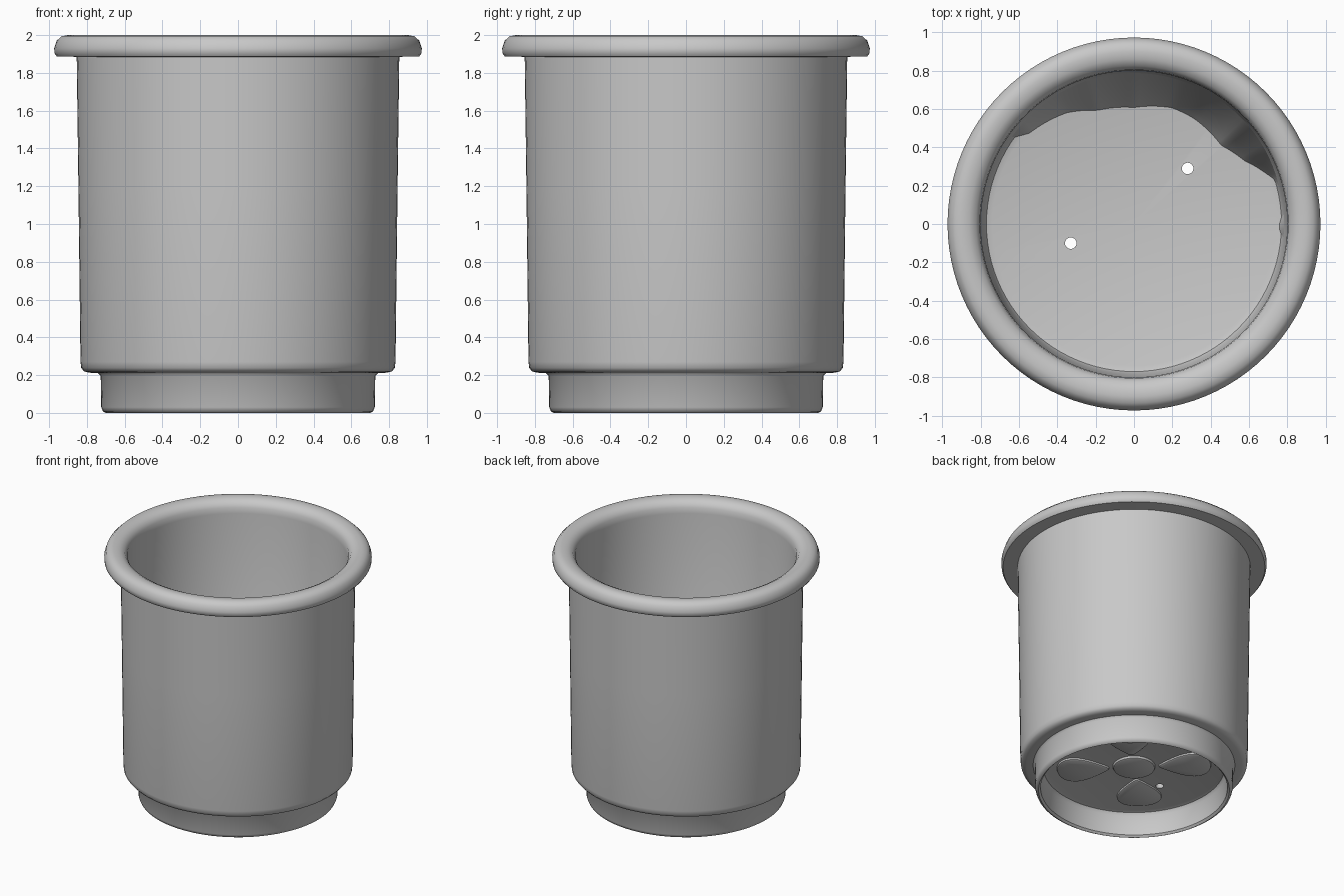
import bpy, bmesh, math
from mathutils import Matrix

old = bpy.data.objects.get("Cube")
if old:
    bpy.data.objects.remove(old, do_unlink=True)

GREY = (0.58, 0.58, 0.58, 1)
mat = bpy.data.materials.new("plain grey")
mat.use_nodes = True
mat.diffuse_color = GREY
mat.node_tree.nodes["Principled BSDF"].inputs["Base Color"].default_value = GREY

FLOOR, UNDERSIDE = 0.27, 0.2


def finish(name, bm, angle=40):
    """Turn a bmesh into a smooth-shaded grey object."""
    bmesh.ops.recalc_face_normals(bm, faces=bm.faces)
    me = bpy.data.meshes.new(name)
    bm.to_mesh(me)
    bm.free()
    ob = bpy.data.objects.new(name, me)
    bpy.context.collection.objects.link(ob)
    me.materials.append(mat)
    bpy.ops.object.select_all(action="DESELECT")
    ob.select_set(True)
    bpy.context.view_layer.objects.active = ob
    bpy.ops.object.shade_smooth_by_angle(angle=math.radians(angle))
    return ob


def lathe(name, profile, steps=96):
    """Spin an (r, z) profile around the z axis."""
    bm = bmesh.new()
    vs = [bm.verts.new((r, 0, z)) for r, z in profile]
    es = [bm.edges.new(p) for p in zip(vs, vs[1:])]
    bmesh.ops.spin(bm, geom=vs + es, cent=(0, 0, 0), axis=(0, 0, 1),
                   angle=math.tau, steps=steps)
    bmesh.ops.remove_doubles(bm, verts=bm.verts, dist=1e-4)
    return finish(name, bm)


# Pot: floor, inner wall, rolled rim, outer wall, stepped foot, hollow underside
pot = lathe("pot", [
    (0, FLOOR), (0.74, FLOOR), (0.77, 0.28), (0.783, 0.31), (0.8, 1.9),
    (0.805, 1.945), (0.825, 1.978), (0.86, 1.996), (0.9, 2), (0.935, 1.994),
    (0.96, 1.97), (0.973, 1.93), (0.972, 1.905), (0.96, 1.888), (0.854, 1.885),
    (0.845, 1.2), (0.834, 0.27), (0.83, 0.238), (0.815, 0.22), (0.79, 0.213),
    (0.74, 0.21), (0.727, 0.195), (0.724, 0.03), (0.715, 0.008), (0.7, 0),
    (0.685, 0.015), (0.68, 0.17), (0.665, 0.193), (0.64, UNDERSIDE), (0, UNDERSIDE)])

# Round boss in the middle of the underside
boss = lathe("underside_boss", [
    (0, UNDERSIDE + 0.01), (0.16, UNDERSIDE + 0.01), (0.15, 0.185),
    (0.14, 0.18), (0, 0.18)], 48)

# Four teardrop petals pointing at the boss
bm = bmesh.new()
for k in range(4):
    rot = Matrix.Rotation(math.pi / 4 + k * math.pi / 2, 3, "Z")
    rings = []
    for z, grow in ((UNDERSIDE + 0.01, 1), (0.188, 0.97), (0.182, 0.9)):
        ring = []
        for i in range(40):
            a = math.tau * i / 40
            x = 0.375 + 0.195 * math.cos(a) * grow
            y = 0.19 * grow * math.sin(a) * (0.62 + 0.38 * math.cos(a - 0.2 * math.sin(a)))
            ring.append(bm.verts.new(rot @ Matrix.Diagonal((1, 1.15, 1)) @ bm.verts.new((x, y, z)).co))
        rings.append(ring)
    for lo, hi in zip(rings, rings[1:]):
        for i in range(40):
            j = (i + 1) % 40
            bm.faces.new((lo[i], lo[j], hi[j], hi[i]))
    bm.faces.new(rings[0])
    bm.faces.new(rings[-1])
bmesh.ops.delete(bm, geom=[v for v in bm.verts if not v.link_faces], context="VERTS")
petals = finish("underside_petals", bm)

# Uneven thickening at the foot of the inner back wall: (angle, floor radius)
EDGE = [(-10, 0.79), (-1, 0.75), (8, 0.785), (18, 0.76), (30, 0.66), (42, 0.61),
        (60, 0.63), (72, 0.635), (90, 0.605), (108, 0.62), (121, 0.675),
        (139, 0.72), (147, 0.79)]


def edge_radius(deg):
    for (a0, r0), (a1, r1) in zip(EDGE, EDGE[1:]):
        if a0 <= deg <= a1:
            return r0 + (r1 - r0) * (deg - a0) / (a1 - a0)


bm = bmesh.new()
columns = []
for n in range(80):
    deg = -10 + 157 * n / 79
    a, r0 = math.radians(deg), edge_radius(deg)
    height = 2.6 * (0.8 - r0) + 0.02
    col = []
    for s in range(9):
        t = s / 8
        r = r0 + (0.795 - r0) * t
        z = FLOOR - 0.005 + height * (0.6 * t + 0.4 * t * t)
        col.append(bm.verts.new((r * math.cos(a), r * math.sin(a), z)))
    columns.append(col)
for c, d in zip(columns, columns[1:]):
    for s in range(8):
        bm.faces.new((c[s], c[s + 1], d[s + 1], d[s]))
lump = finish("inner_wall_thickening", bm)
if sum(p.normal.z for p in lump.data.polygons) < 0:
    lump.data.flip_normals()

# Two drain holes through the floor
for x, y in ((0.28, 0.29), (-0.33, -0.1)):
    bpy.ops.mesh.primitive_cylinder_add(vertices=24, radius=0.03, depth=0.4,
                                        location=(x, y, 0.25))
    cutter = bpy.context.object
    cutter.name = "drain_hole_cutter"
    cutter.hide_render = True
    for ob in (pot, petals):
        mod = ob.modifiers.new("drain hole", "BOOLEAN")
        mod.operation = "DIFFERENCE"
        mod.solver = "EXACT"
        mod.object = cutter
        bpy.context.view_layer.objects.active = ob
        bpy.ops.object.modifier_apply(modifier=mod.name)
    bpy.data.objects.remove(cutter, do_unlink=True)
